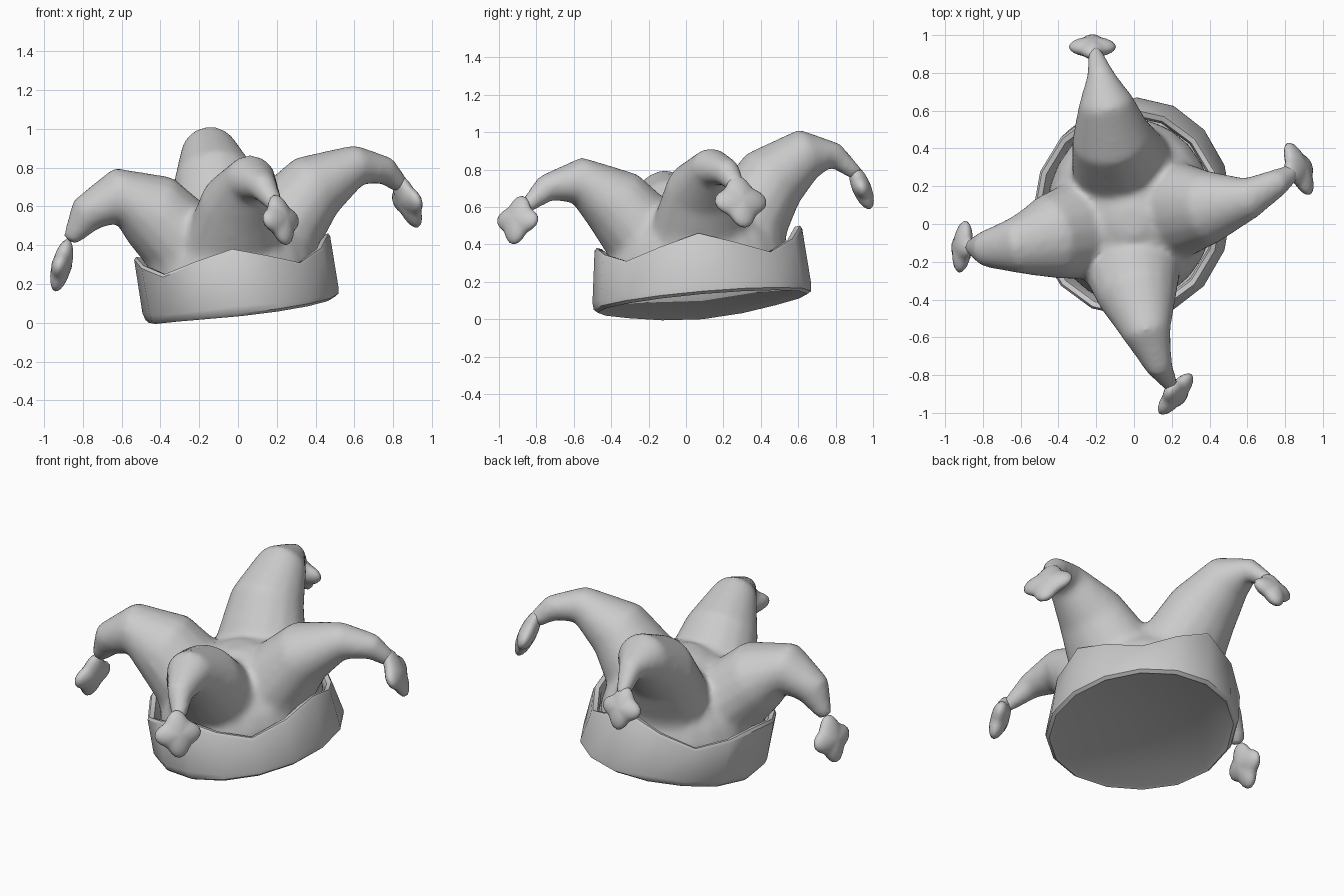
import bpy, bmesh, math
from mathutils import Vector

cube = bpy.data.objects.get("Cube")
if cube:
    bpy.data.objects.remove(cube)

felt = bpy.data.materials.new("grey_felt")
felt.use_nodes = True
felt.diffuse_color = (0.6, 0.6, 0.6, 1)
felt.node_tree.nodes["Principled BSDF"].inputs["Base Color"].default_value = (0.6, 0.6, 0.6, 1)


def loft(bm, rings):
    """Skin a list of point rings and close both ends."""
    rows = [[bm.verts.new(p) for p in ring] for ring in rings]
    n = len(rows[0])
    for a, b in zip(rows, rows[1:]):
        for i in range(n):
            j = (i + 1) % n
            bm.faces.new((a[i], a[j], b[j], b[i]))
    bm.faces.new(rows[0][::-1])
    bm.faces.new(rows[-1])


def finish(name, bm):
    bmesh.ops.recalc_face_normals(bm, faces=bm.faces)
    mesh = bpy.data.meshes.new(name)
    bm.to_mesh(mesh)
    bm.free()
    mesh.materials.append(felt)
    obj = bpy.data.objects.new(name, mesh)
    bpy.context.collection.objects.link(obj)
    return obj


def smooth(obj, angle):
    bpy.ops.object.select_all(action='DESELECT')
    obj.select_set(True)
    bpy.context.view_layer.objects.active = obj
    bpy.ops.object.shade_smooth_by_angle(angle=math.radians(angle))


def horn_rings(path, sides=16):
    """Ellipses set square to the path, widened sideways near the root."""
    pts = [Vector(p[:3]) for p in path]
    last = len(pts) - 1
    rings = []
    for i, p in enumerate(path):
        tangent = (pts[min(i + 1, last)] - pts[max(i - 1, 0)]).normalized()
        outward = Vector((pts[-1].x, pts[-1].y, 0))
        side = Vector((0, 0, 1)).cross(outward).normalized()
        up = tangent.cross(side).normalized()
        side = up.cross(tangent) * (1 + .25 * (1 - i / last) ** 2)
        rings.append([pts[i] + p[3] * (side * math.cos(t) + up * math.sin(t))
                      for t in (2 * math.pi * k / sides for k in range(sides))])
    return rings


# Crown: a full dome fused with four drooping horns (x, y, z, radius)
horns = {
    "right": [(-.23, 0, .2, .22), (-.28, -.03, .42, .23), (-.45, -.07, .58, .205),
              (-.63, -.115, .655, .145), (-.78, -.13, .56, .1), (-.87, -.12, .42, .04)],
    "left": [(.19, .07, .27, .2), (.23, .08, .52, .225), (.4, .09, .705, .18),
             (.62, .14, .815, .105), (.76, .22, .785, .075), (.85, .28, .7, .045)],
    "front": [(-.01, -.17, .22, .22), (-.01, -.21, .44, .23), (.02, -.38, .625, .195),
              (.07, -.58, .745, .125), (.13, -.75, .7, .075), (.21, -.88, .58, .035)],
    "back": [(-.03, .3, .3, .22), (-.07, .32, .53, .23), (-.12, .46, .75, .195),
             (-.15, .65, .885, .14), (-.18, .8, .875, .07), (-.21, .92, .77, .04)],
}
bm = bmesh.new()
dome = []
for scale, z in [(.98, .13), (.98, .3), (.92, .39), (.74, .52), (.5, .61), (.15, .67)]:
    dome.append([])
    for k in range(24):
        t = 2 * math.pi * k / 24
        x, y = .45 * scale * math.cos(t), .5 * scale * math.sin(t)
        dome[-1].append((x - .02, y + .07 * scale, z + .1 * x + .06 * y))
loft(bm, dome)
for path in horns.values():
    loft(bm, horn_rings(path))
crown = finish("crown_with_horns", bm)
fuse = crown.modifiers.new("fuse", 'REMESH')
fuse.mode = 'VOXEL'
fuse.voxel_size = .018
fuse.use_smooth_shade = True
soften = crown.modifiers.new("soften", 'SMOOTH')
soften.factor = .5
soften.iterations = 16

# Band: tilted sixteen-sided cuff with a zigzag upper edge
peaks = [.46, .36, .50, .31, .34, .25, .38, .31]
SIDES = 16


def band_ring(scale, share, drop):
    ring = []
    for k in range(SIDES):
        t = 2 * math.pi * k / SIDES
        c, s = math.cos(t), math.sin(t)
        i, f = divmod(k / 2, 1)
        top = peaks[int(i)] * (1 - f) + peaks[(int(i) + 1) % 8] * f
        base = .085 + .05 * c + .05 * s - .035 * max(0, -c) ** 4
        x = (.02 - .05 * share) + .505 * scale * c
        y = (.088 - .022 * share) + (.59 - .035 * share) * scale * s
        ring.append((x, y, base + (top - base) * share + drop))
    return ring


bm = bmesh.new()
loft(bm, [band_ring(.9, 0, .01), band_ring(.95, 0, 0), band_ring(.985, 0, .015),
          band_ring(1.0, .15, 0), band_ring(1.0, 1, -.015), band_ring(.98, 1, 0),
          band_ring(.93, 1, -.005), band_ring(.91, 1, -.03), band_ring(.88, .5, 0)])
smooth(finish("band", bm), 40)

# Four-lobed pillow bobbles on the horn tips (centre, facing direction, size)
bobbles = {
    "right": ((-.908, -.12, .296), (-.97, .12, .25), .12),
    "left": ((.872, .292, .628), (.87, .38, .4), .13),
    "front": ((.22, -.9, .53), (.75, -.6, .3), .117),
    "back": ((-.22, .938, .705), (0, .93, .38), .108),
}
for side, (centre, facing, size) in bobbles.items():
    bm = bmesh.new()
    bmesh.ops.create_uvsphere(bm, u_segments=32, v_segments=12, radius=1)
    for v in bm.verts:
        t = math.atan2(v.co.y, v.co.x)
        reach = size * (1 + .15 * math.cos(4 * t))
        v.co = Vector((v.co.x * reach, v.co.y * reach, v.co.z * .05))
    obj = finish(side + "_bobble", bm)
    obj.location = centre
    obj.rotation_mode = 'QUATERNION'
    obj.rotation_quaternion = Vector(facing).to_track_quat('Z', 'Y')
    smooth(obj, 60)
